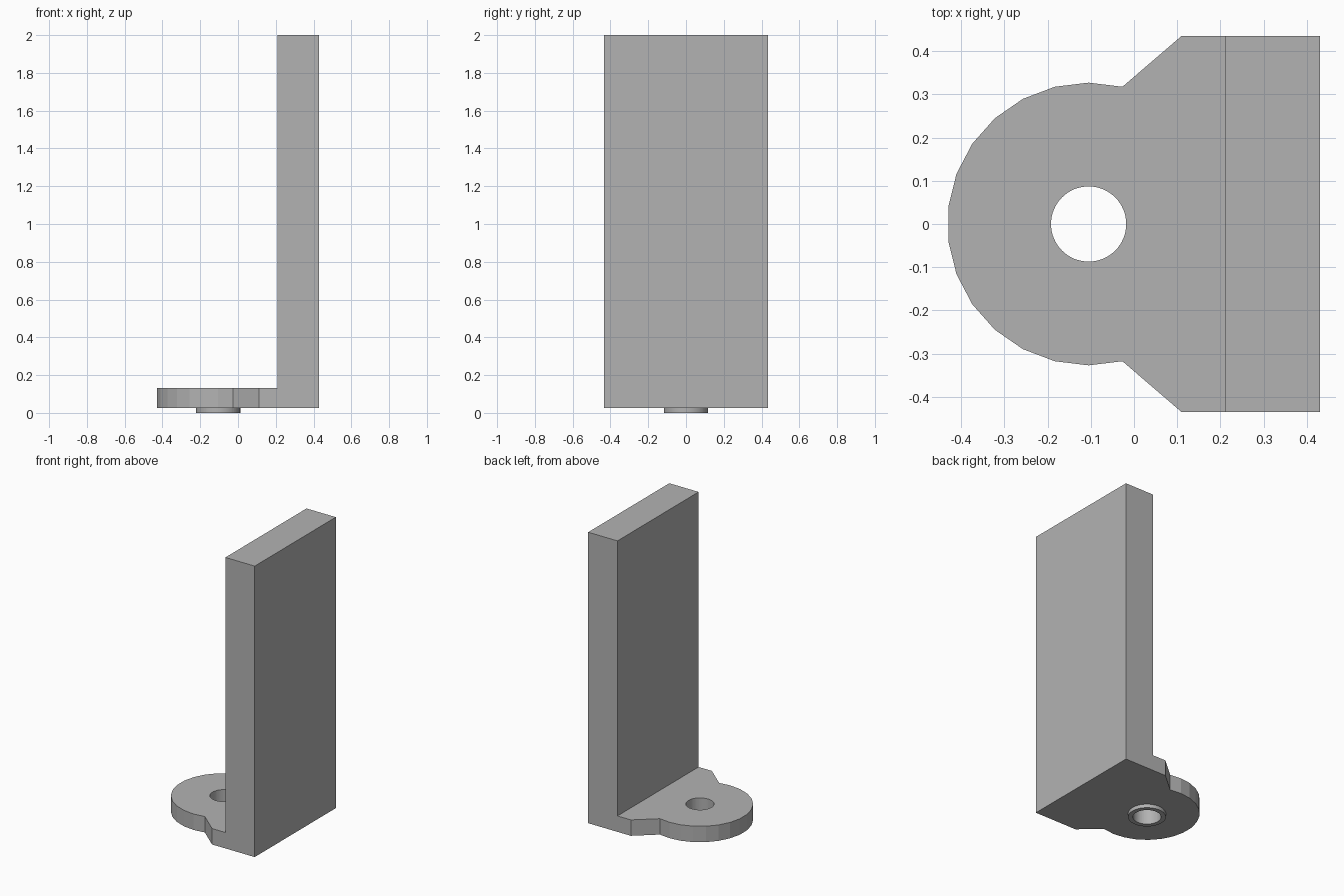
import bpy, bmesh
from math import cos, sin, radians, tau

old = bpy.data.objects.get("Cube")
if old:
    bpy.data.objects.remove(old, do_unlink=True)

grey = bpy.data.materials.new("plain grey")
grey.use_nodes = True
colour = (0.45, 0.45, 0.45, 1)
grey.diffuse_color = colour
grey.node_tree.nodes["Principled BSDF"].inputs["Base Color"].default_value = colour

EYE_X, EYE_R, SIDES = -0.105, 0.327, 26
BOTTOM, PLATE_TOP, TOP = 0.025, 0.133, 2.0
WALL_X, BACK_X, HALF_W = 0.21, 0.43, 0.435


def prism(name, outline, z0, z1):
    """Extrude a closed xy outline from z0 to z1."""
    bm = bmesh.new()
    face = bm.faces.new([bm.verts.new((x, y, z0)) for x, y in outline])
    top = bmesh.ops.extrude_face_region(bm, geom=[face])["geom"]
    for v in top:
        if isinstance(v, bmesh.types.BMVert):
            v.co.z = z1
    bmesh.ops.recalc_face_normals(bm, faces=bm.faces)
    mesh = bpy.data.meshes.new(name)
    bm.to_mesh(mesh)
    bm.free()
    mesh.materials.append(grey)
    ob = bpy.data.objects.new(name, mesh)
    bpy.context.collection.objects.link(ob)
    return ob


def circle(radius, count):
    return [(EYE_X + radius * cos(tau * i / count), radius * sin(tau * i / count))
            for i in range(count)]


def combine(target, tool, operation):
    """Apply a boolean and discard the tool."""
    mod = target.modifiers.new(operation, 'BOOLEAN')
    mod.operation, mod.object, mod.solver = operation, tool, 'EXACT'
    bpy.context.view_layer.objects.active = target
    bpy.ops.object.modifier_apply(modifier=mod.name)
    bpy.data.objects.remove(tool, do_unlink=True)


# Foot plate: rounded eye with flared shoulders running under the upright
step = 360 / SIDES
arc = [radians(90 + step * k) for k in range(-1, 15)]
outline = [(EYE_X + EYE_R * cos(a), EYE_R * sin(a)) for a in arc]
outline += [(0.11, -HALF_W), (WALL_X, -HALF_W), (BACK_X, -HALF_W),
            (BACK_X, HALF_W), (WALL_X, HALF_W), (0.11, HALF_W)]
bracket = prism("angle_bracket", outline, BOTTOM, PLATE_TOP)

# Upright wall: split the plate top at the wall line and raise its back part
bm = bmesh.new()
bm.from_mesh(bracket.data)
line = [v for v in bm.verts if abs(v.co.x - WALL_X) < 0.001 and v.co.z > 0.1]
bmesh.ops.connect_verts(bm, verts=line)
wall = [f for f in bm.faces if f.normal.z > 0.9 and f.calc_center_median().x > WALL_X]
raised = bmesh.ops.extrude_face_region(bm, geom=wall)["geom"]
for v in raised:
    if isinstance(v, bmesh.types.BMVert):
        v.co.z = TOP
bmesh.ops.dissolve_limit(bm, angle_limit=radians(1), verts=bm.verts, edges=bm.edges)
bmesh.ops.recalc_face_normals(bm, faces=bm.faces)
bm.to_mesh(bracket.data)
bm.free()

# Boss below the eye, then the through hole
combine(bracket, prism("boss", circle(0.117, 64), 0, 0.08), 'UNION')
combine(bracket, prism("hole_cutter", circle(0.087, 64), -0.1, 0.3), 'DIFFERENCE')
